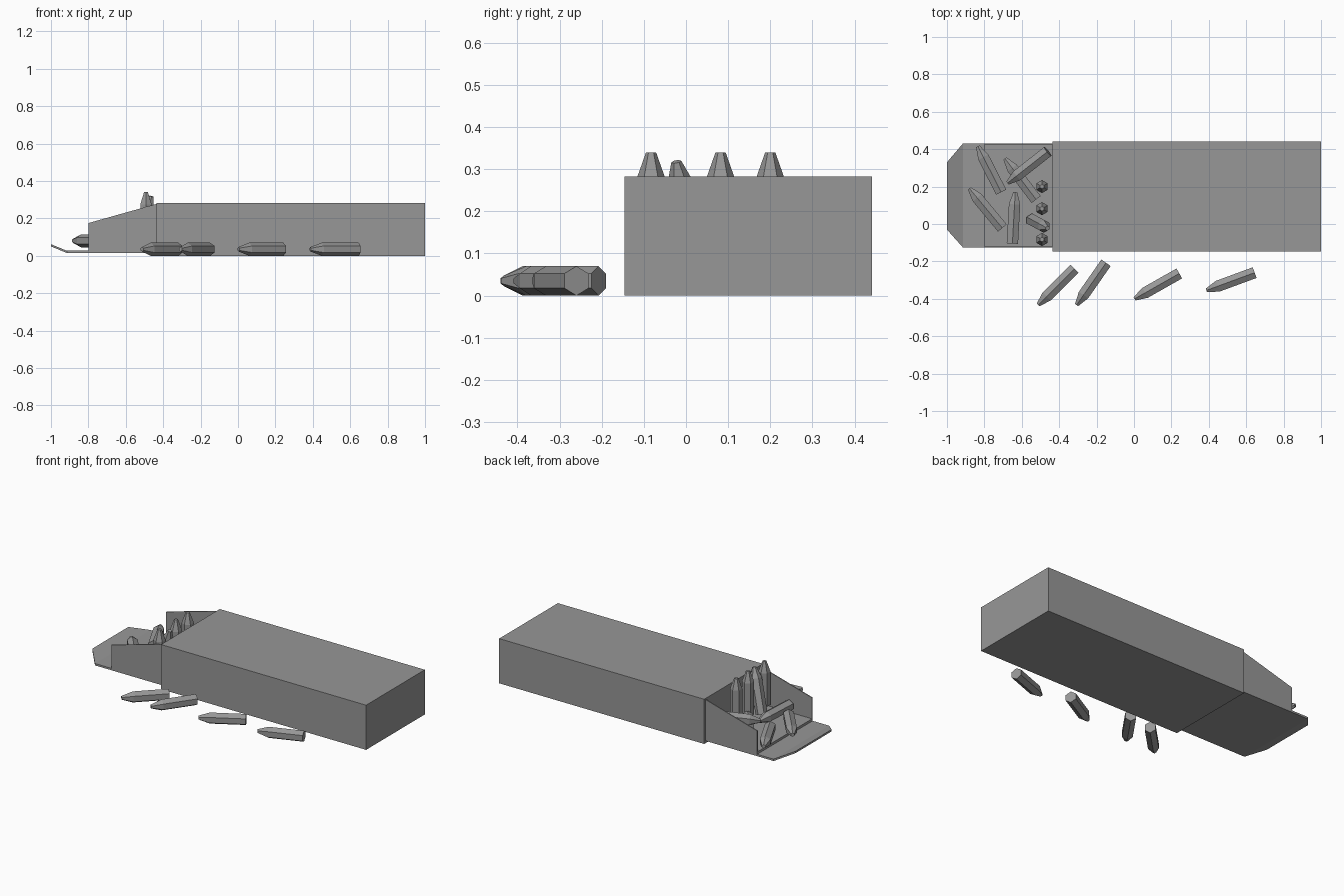
import bpy, bmesh, math
from mathutils import Vector

if "Cube" in bpy.data.objects:
    bpy.data.objects.remove(bpy.data.objects["Cube"])

# One dark grey for everything
GREY = bpy.data.materials.new("dark_grey")
GREY.diffuse_color = (0.31, 0.31, 0.31, 1)
GREY.use_nodes = True
GREY.node_tree.nodes["Principled BSDF"].inputs["Base Color"].default_value = GREY.diffuse_color


def finish(bm, name):
    bmesh.ops.recalc_face_normals(bm, faces=bm.faces)
    me = bpy.data.meshes.new(name)
    bm.to_mesh(me)
    bm.free()
    me.materials.append(GREY)
    ob = bpy.data.objects.new(name, me)
    bpy.context.collection.objects.link(ob)
    return ob


def extrude(name, pts, offset):
    # closed outline pushed along an offset vector
    bm = bmesh.new()
    face = bm.faces.new([bm.verts.new(p) for p in pts])
    res = bmesh.ops.extrude_face_region(bm, geom=[face], use_keep_orig=True)
    verts = [g for g in res["geom"] if isinstance(g, bmesh.types.BMVert)]
    bmesh.ops.translate(bm, verts=verts, vec=offset)
    return finish(bm, name)


def box(name, lo, hi):
    (x0, y0, z0), (x1, y1, z1) = lo, hi
    pts = [(x0, y0, z0), (x1, y0, z0), (x1, y1, z0), (x0, y1, z0)]
    return extrude(name, pts, (0, 0, z1 - z0))


R, LENGTH, TAPER, TIP_R = 0.035, 0.275, 0.065, 0.012


def crayon(name, tip, back):
    # six-sided stick with a blunt tapered tip, ridge upwards
    bm = bmesh.new()
    rings = []
    for z, r in ((0, R), (LENGTH - TAPER, R), (LENGTH, TIP_R)):
        rings.append([bm.verts.new((r * math.cos(a), r * math.sin(a), z))
                      for a in (math.radians(90 + 60 * k) for k in range(6))])
    for lo, hi in zip(rings, rings[1:]):
        for k in range(6):
            j = (k + 1) % 6
            bm.faces.new((lo[k], lo[j], hi[j], hi[k]))
    bm.faces.new(rings[0])
    bm.faces.new(rings[-1])
    ob = finish(bm, name)
    d = (Vector(tip) - Vector(back)).normalized()
    ob.location = Vector(tip) - d * LENGTH
    ob.rotation_mode = 'QUATERNION'
    ob.rotation_quaternion = d.to_track_quat('Z', 'Y')
    return ob


# Carton body
box("carton_body", (-0.437, -0.146, 0.0), (1.0, 0.442, 0.283))

# Open end: floor and two sloping side walls
Y0, Y1, T = -0.125, 0.43, 0.006
box("tray_floor", (-0.80, Y0, 0.015), (-0.437, Y1, 0.042))
for name, y in (("front_side_wall", Y0), ("rear_side_wall", Y1 - T)):
    extrude(name, [(-0.80, y, 0.015), (-0.437, y, 0.015),
                   (-0.437, y, 0.277), (-0.80, y, 0.175)], (0, T, 0))

# Opened flap with clipped corners, lip bent upwards
extrude("flap_base", [(-0.80, Y0, 0.015), (-0.80, Y1, 0.015),
                      (-0.915, Y1, 0.015), (-0.915, Y0, 0.015)], (0, 0, 0.012))
extrude("flap_lip", [(-0.915, Y0, 0.015), (-0.915, Y1, 0.015),
                     (-1.0, 0.33, 0.05), (-1.0, -0.03, 0.05)], (0, 0, 0.012))

# Crayons scattered in front of the carton
for i, (tx, ty, bx, by) in enumerate(((-0.513, -0.433, -0.32, -0.24),
                                      (-0.307, -0.433, -0.15, -0.208),
                                      (0.003, -0.40, 0.241, -0.265),
                                      (0.387, -0.355, 0.645, -0.26))):
    crayon(f"loose_crayon_{i + 1}", (tx, ty, 0.035), (bx, by, 0.035))

# Crayons lying in the open end
for i, (tip, back) in enumerate((
        ((-0.835, 0.415, 0.08), (-0.715, 0.18, 0.08)),
        ((-0.88, 0.19, 0.08), (-0.705, -0.02, 0.08)),
        ((-0.635, 0.17, 0.095), (-0.65, -0.10, 0.095)),
        ((-0.69, 0.35, 0.08), (-0.53, 0.14, 0.08)),
        ((-0.675, 0.22, 0.125), (-0.465, 0.385, 0.165)))):
    crayon(f"lying_crayon_{i + 1}", tip, back)

# Upright crayons against the carton
for i, y in enumerate((0.20, 0.082, -0.083)):
    crayon(f"upright_crayon_{i + 1}", (-0.492, y, 0.34), (-0.492, y, 0.0))
crayon("leaning_crayon", (-0.462, -0.023, 0.318), (-0.545, 0.022, 0.06))
